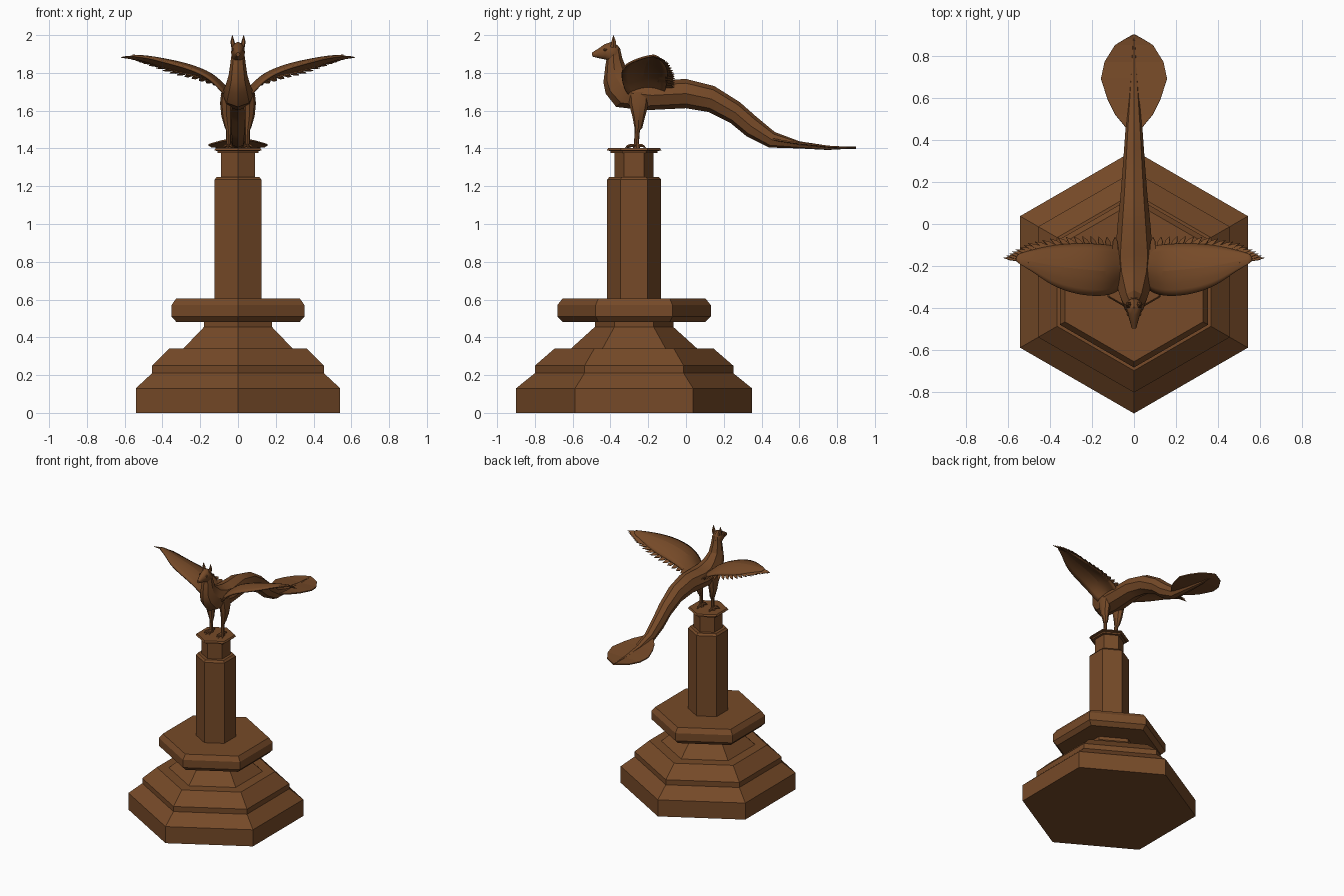
import bpy, bmesh, math
from mathutils import Vector

bronze = bpy.data.materials.new("brown bronze")
bronze.diffuse_color = (0.18, 0.068, 0.021, 1)


def make(name, verts, faces, smooth=None, mirror=False, thick=0, subsurf=0):
    me = bpy.data.meshes.new(name)
    me.from_pydata([tuple(v) for v in verts], [], faces)
    bm = bmesh.new()
    bm.from_mesh(me)
    bmesh.ops.recalc_face_normals(bm, faces=bm.faces)
    bm.to_mesh(me)
    bm.free()
    me.materials.append(bronze)
    ob = bpy.data.objects.new(name, me)
    bpy.context.collection.objects.link(ob)
    if subsurf:
        ob.modifiers.new("Round", 'SUBSURF').levels = subsurf
        ob.modifiers["Round"].render_levels = subsurf
    if thick:
        m = ob.modifiers.new("Thickness", 'SOLIDIFY')
        m.thickness, m.offset = thick, 0
    if mirror:
        ob.modifiers.new("Mirror", 'MIRROR')
    if smooth:
        bpy.ops.object.select_all(action='DESELECT')
        ob.select_set(True)
        bpy.context.view_layer.objects.active = ob
        bpy.ops.object.shade_smooth_by_angle(angle=math.radians(smooth))
    return ob


def skin(rings):
    """Closed skin over a list of equal-length rings."""
    n = len(rings[0])
    verts = [p for r in rings for p in r]
    faces = [(i * n + k, i * n + (k + 1) % n, (i + 1) * n + (k + 1) % n, (i + 1) * n + k)
             for i in range(len(rings) - 1) for k in range(n)]
    faces += [tuple(range(n)), tuple(range(len(verts) - n, len(verts)))]
    return verts, faces


def ring(c, a, b, n):
    """Ellipse around c with half axes a and b."""
    return [Vector(c) + Vector(a) * math.cos(2 * math.pi * k / n)
            + Vector(b) * math.sin(2 * math.pi * k / n) for k in range(n)]


def along(pts, t):
    f = t * (len(pts) - 1)
    i = min(int(f), len(pts) - 2)
    return Vector(pts[i]).lerp(Vector(pts[i + 1]), f - i)


# Hexagonal pedestal tiers: (half width across flats, height)
def tier(name, profile):
    make(name, *skin([ring((0, -0.275, z), (0, w / 0.866, 0), (w / 0.866, 0, 0), 6)
                      for w, z in profile]))


tier("stepped_base", [(.541, 0), (.541, .13), (.455, .21), (.455, .25), (.365, .34),
                      (.29, .34), (.18, .455), (.18, .485)])
tier("base_slab", [(.325, .48), (.352, .51), (.352, .57), (.328, .605)])
tier("column", [(.124, .6), (.124, 1.235), (.112, 1.25)])
tier("column_neck", [(.09, 1.245), (.09, 1.38)])
tier("column_cap", [(.108, 1.375), (.108, 1.386), (.125, 1.39), (.118, 1.402)])


# Sections in the side plane: (back y, z, belly y, z, half width)
def side_loft(name, stations, n, smooth):
    rings = []
    for y1, z1, y2, z2, w in stations:
        c = (0, (y1 + y2) / 2, (z1 + z2) / 2)
        rings.append(ring(c, (0, (y1 - y2) / 2, (z1 - z2) / 2), (w, 0, 0), n))
    make(name, *skin(rings), smooth=smooth)


side_loft("head", [(-.497, 1.908, -.496, 1.886, .010), (-.468, 1.926, -.462, 1.878, .019),
                   (-.43, 1.952, -.425, 1.87, .030), (-.395, 1.964, -.405, 1.855, .037),
                   (-.36, 1.945, -.39, 1.85, .034), (-.345, 1.91, -.37, 1.86, .022)], 12, 35)

side_loft("body_and_tail", [
    (-.35, 1.935, -.42, 1.88, .033), (-.338, 1.88, -.428, 1.83, .040),
    (-.315, 1.82, -.437, 1.75, .050), (-.26, 1.78, -.425, 1.69, .066),
    (-.20, 1.765, -.37, 1.62, .084), (-.14, 1.76, -.22, 1.602, .092),
    (0, 1.768, 0, 1.613, .078), (.15, 1.73, .12, 1.593, .064),
    (.285, 1.645, .235, 1.535, .054), (.37, 1.57, .32, 1.465, .048),
    (.47, 1.487, .44, 1.405, .040), (.60, 1.438, .60, 1.40, .028),
    (.75, 1.415, .75, 1.392, .015), (.895, 1.407, .895, 1.400, .003)], 8, 25)

# Leaf shaped tail fan: (y, half width, z)
leaf = [(.46, .04, 1.445), (.52, .09, 1.435), (.59, .125, 1.425), (.69, .157, 1.415),
        (.77, .14, 1.405), (.85, .09, 1.402), (.88, .04, 1.402), (.9, .003, 1.402)]
fan = [(s * w, y, z + abs(s) * .004) for y, w, z in leaf for s in (-1, 0, 1)]
make("tail_fan", fan, [(i * 3 + k, i * 3 + k + 1, i * 3 + k + 4, i * 3 + k + 3)
                       for i in range(len(leaf) - 1) for k in (0, 1)], thick=.008)


# Round tapered limbs: (x, y, z, radius x, radius y)
def limb(name, stations, n, smooth=30):
    return make(name, *skin([ring((x, y, z), (rx, 0, 0), (0, ry, 0), n)
                             for x, y, z, rx, ry in stations]), smooth=smooth, mirror=True)


limb("leg", [(.058, -.25, 1.70, .030, .060), (.062, -.25, 1.64, .033, .053),
             (.060, -.25, 1.57, .028, .034), (.053, -.252, 1.51, .017, .021),
             (.050, -.258, 1.495, .013, .014), (.050, -.262, 1.43, .012, .013),
             (.050, -.262, 1.403, .018, .019)], 8)
limb("ear", [(.023, -.385, 1.935, .013, .018), (.029, -.383, 1.965, .011, .014),
             (.030, -.384, 2.0, .001, .001)], 6)
limb("eye", [(.029, -.428, 1.916, .002, .004), (.029, -.428, 1.921, .006, .009),
             (.029, -.428, 1.927, .006, .009), (.029, -.428, 1.932, .002, .004)], 8)

# Toes, each a tapered spike lying on the cap
for i, (dx, dy) in enumerate([(-.02, -.05), (.004, -.062), (.030, -.045), (.0, .05)]):
    d = Vector((dx, dy, 0))
    side = Vector((-dy, dx, 0)).normalized()
    c = Vector((.05, -.262, 1.412))
    make("toe_%d" % i, *skin([ring(c + d * t + Vector((0, 0, h)), side * r, (0, 0, r), 6)
                              for t, r, h in ((0, .012, .003), (.55, .009, .004),
                                              (.8, .007, -.001), (1, .001, -.010))]),
         mirror=True, smooth=30)

# Wing skin: x, then y and z of the leading edge, crest and trailing edge
wing = [(.03, -.27, 1.65, -.20, 1.71, -.12, 1.67), (.08, -.32, 1.695, -.22, 1.76, -.11, 1.71),
        (.13, -.338, 1.755, -.23, 1.805, -.10, 1.75), (.20, -.342, 1.80, -.22, 1.84, -.095, 1.78),
        (.30, -.327, 1.835, -.21, 1.87, -.095, 1.802), (.40, -.287, 1.86, -.20, 1.885, -.105, 1.828),
        (.48, -.225, 1.882, -.18, 1.893, -.125, 1.86), (.56, -.18, 1.89, -.17, 1.892, -.145, 1.882)]
pts = [(s[0], s[k], s[k + 1]) for s in wing for k in (1, 3, 5)]
make("wing", pts, [(i * 3 + k, i * 3 + k + 1, i * 3 + k + 4, i * 3 + k + 3)
                   for i in range(len(wing) - 1) for k in (0, 1)],
     smooth=40, mirror=True, thick=.012, subsurf=2)

# Flight feathers fanned along the trailing edge
roots = [(.09, -.15, 1.735), (.20, -.14, 1.80), (.32, -.14, 1.832), (.42, -.15, 1.86), (.50, -.178, 1.887)]
tips = [(.09, -.062, 1.725), (.23, -.058, 1.765), (.37, -.064, 1.80), (.50, -.09, 1.85),
        (.57, -.125, 1.875), (.62, -.16, 1.882)]
verts, faces = [], []
count = 19
for i in range(count):
    t = i / (count - 1)
    a, b = along(roots, t), along(tips, t)
    span = (along(roots, min(t + .05, 1)) - along(roots, max(t - .05, 0))).normalized()
    d = (b - a).normalized()
    span = (span - d * span.dot(d)).normalized()
    w = .015 - .006 * t
    o = len(verts)
    for f, k in ((0, 1), (.75, .9)):
        c = a.lerp(b, f)
        verts += [c - span * w * k, c + span * w * k]
    verts.append(b)
    faces += [(o, o + 1, o + 3, o + 2), (o + 2, o + 3, o + 4)]
make("flight_feathers", verts, faces, mirror=True, thick=.004)
